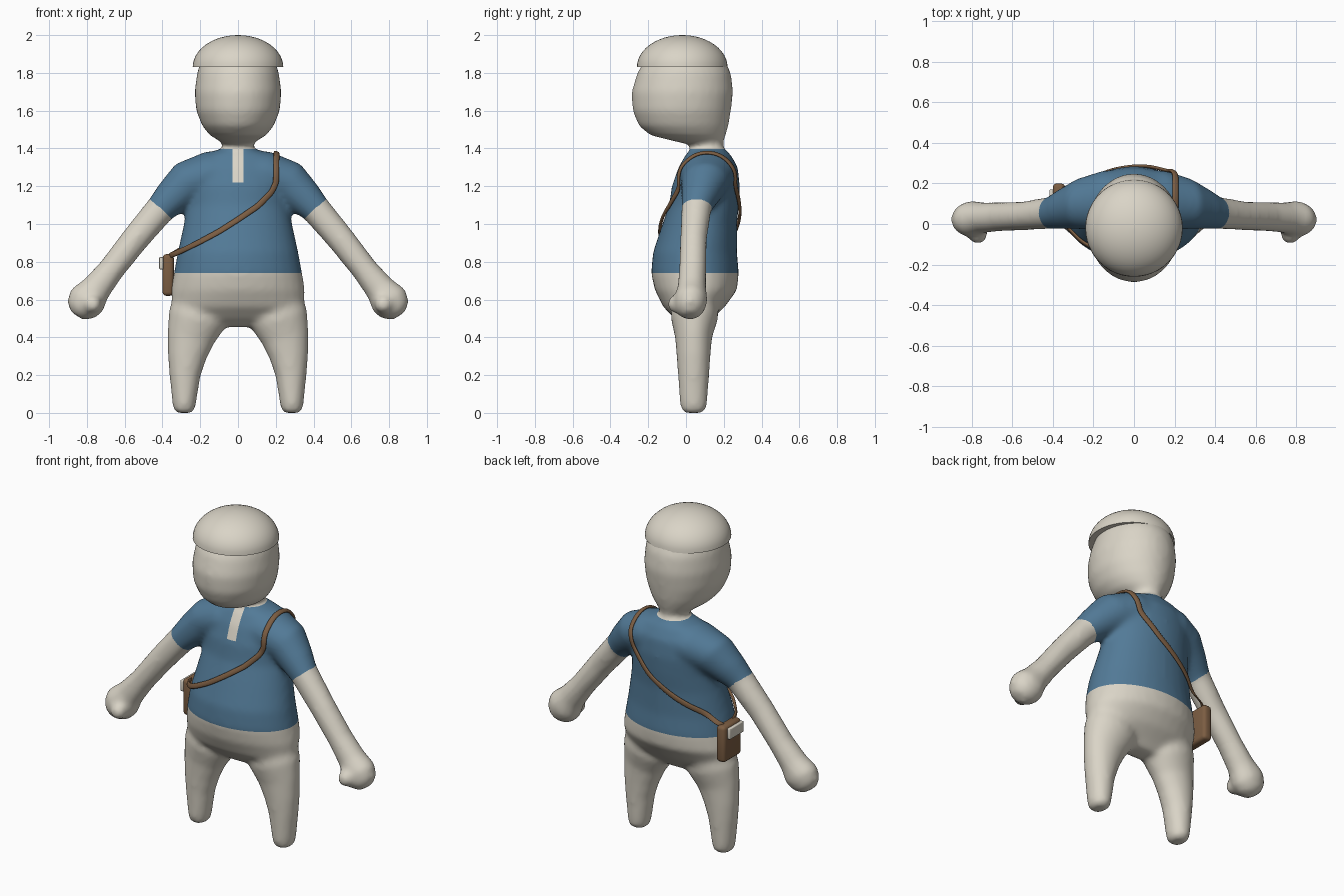
import bpy, bmesh, math
from mathutils import Vector
from mathutils.bvhtree import BVHTree

if "Cube" in bpy.data.objects:
    bpy.data.objects.remove(bpy.data.objects["Cube"])


def material(name, rgb):
    m = bpy.data.materials.new(name)
    m.use_nodes = True
    m.diffuse_color = (*rgb, 1)
    m.node_tree.nodes["Principled BSDF"].inputs["Base Color"].default_value = (*rgb, 1)
    return m


CREAM = material("warm_cream", (0.70, 0.66, 0.57))
BLUE = material("shirt_blue", (0.085, 0.195, 0.31))
BROWN = material("leather_brown", (0.20, 0.11, 0.055))


def make_object(name, bm, mats, angle=40):
    bmesh.ops.recalc_face_normals(bm, faces=bm.faces)
    me = bpy.data.meshes.new(name)
    bm.to_mesh(me)
    bm.free()
    ob = bpy.data.objects.new(name, me)
    bpy.context.collection.objects.link(ob)
    for m in mats:
        me.materials.append(m)
    for p in me.polygons:
        p.use_smooth = True
    me.set_sharp_from_angle(angle=math.radians(angle))
    return ob


def bridge(bm, rings):
    """Skin a list of vertex rings and close both ends."""
    n = len(rings[0])
    for a, b in zip(rings, rings[1:]):
        for i in range(n):
            j = (i + 1) % n
            bm.faces.new((a[i], a[j], b[j], b[i]))
    bm.faces.new(rings[0])
    bm.faces.new(rings[-1])


def loft(bm, sections, sides=32, mirror=1):
    """Elliptical tube; each section is x, y, z, radius across, radius in depth."""
    centres = [Vector((s[0] * mirror, s[1], s[2])) for s in sections]
    rings = []
    for i, s in enumerate(sections):
        t = centres[min(i + 1, len(centres) - 1)] - centres[max(i - 1, 0)]
        t.y = 0
        u = Vector((0, 1, 0))
        v = u.cross(t.normalized())
        ring = []
        for k in range(sides):
            a = 2 * math.pi * k / sides
            ring.append(bm.verts.new(centres[i] + v * math.cos(a) * s[3] + u * math.sin(a) * s[4]))
        rings.append(ring)
    bridge(bm, rings)


def upright(rows):
    """Rows of z, half width, front y, back y turned into loft sections."""
    return [(0, (f + b) / 2, z, w, (b - f) / 2) for z, w, f, b in rows]


# Body: torso, head, arms and legs fused into one soft skin
torso = [(0.455, 0.20, 0.0, 0.10), (0.50, 0.31, -0.06, 0.14), (0.56, 0.35, -0.12, 0.205),
         (0.65, 0.355, -0.165, 0.27), (0.74, 0.34, -0.185, 0.28), (0.85, 0.32, -0.175, 0.27),
         (1.0, 0.287, -0.125, 0.27), (1.1, 0.268, -0.09, 0.28), (1.2, 0.27, -0.075, 0.285),
         (1.3, 0.26, -0.04, 0.275), (1.37, 0.19, 0.0, 0.235), (1.40, 0.08, 0.03, 0.20),
         (1.45, 0.07, 0.03, 0.19)]
head = [(1.38, 0.075, 0.03, 0.195), (1.42, 0.08, 0.02, 0.195), (1.44, 0.10, -0.07, 0.20),
        (1.47, 0.15, -0.19, 0.21), (1.52, 0.19, -0.25, 0.225), (1.6, 0.222, -0.283, 0.238),
        (1.7, 0.23, -0.288, 0.25), (1.8, 0.217, -0.258, 0.238), (1.88, 0.19, -0.21, 0.20),
        (1.93, 0.10, -0.10, 0.10)]
arm = [(0, 0.115, 1.265, 0.125, 0.15), (0.15, 0.115, 1.26, 0.125, 0.15), (0.27, 0.10, 1.215, 0.12, 0.125),
       (0.35, 0.075, 1.14, 0.098, 0.10), (0.41, 0.055, 1.08, 0.08, 0.08), (0.545, 0.04, 0.92, 0.074, 0.071),
       (0.67, 0.035, 0.76, 0.07, 0.072), (0.75, 0.03, 0.66, 0.08, 0.076), (0.80, 0.025, 0.595, 0.104, 0.09),
       (0.835, 0.022, 0.545, 0.085, 0.075), (0.855, 0.02, 0.515, 0.04, 0.04)]
leg = [(0.285, 0.04, 0, 0.04, 0.045), (0.285, 0.04, 0.012, 0.056, 0.064), (0.285, 0.04, 0.05, 0.063, 0.073),
       (0.281, 0.04, 0.2, 0.083, 0.083), (0.27, 0.04, 0.3, 0.104, 0.09), (0.25, 0.04, 0.4, 0.128, 0.098),
       (0.215, 0.045, 0.5, 0.157, 0.125), (0.19, 0.05, 0.6, 0.15, 0.12)]
bm = bmesh.new()
loft(bm, upright(torso))
loft(bm, upright(head))
for side in (1, -1):
    loft(bm, arm, mirror=side)
    loft(bm, leg, mirror=side)
    thumb = bmesh.ops.create_uvsphere(bm, u_segments=16, v_segments=10, radius=0.05)["verts"]
    bmesh.ops.translate(bm, verts=thumb, vec=(0.77 * side, -0.05, 0.575))
body = make_object("body", bm, [CREAM, BLUE])
remesh = body.modifiers.new("fuse", "REMESH")
remesh.mode = "VOXEL"
remesh.voxel_size = 0.015
soften = body.modifiers.new("soften", "SMOOTH")
soften.factor = 0.5
soften.iterations = 12
bpy.context.view_layer.update()
fused = body.evaluated_get(bpy.context.evaluated_depsgraph_get())
bm = bmesh.new()
bm.from_mesh(fused.to_mesh())
fused.to_mesh_clear()
bpy.data.objects.remove(body)

# Shirt: clean cuts at hem, neck, placket and sleeves, then colour by region
HEM, NECK, PLACKET_Z, PLACKET_X = 0.74, 1.398, 1.22, 0.03
cuff = Vector((0.408, 0, 1.08))
cuff_dir = Vector((0.10, 0, -0.115))
cuts = [((0, 0, z), (0, 0, 1)) for z in (HEM, NECK, PLACKET_Z)]
for side in (1, -1):
    cuts.append(((side * PLACKET_X, 0, 0), (1, 0, 0)))
    cuts.append(((side * cuff.x, 0, cuff.z), (side * cuff_dir.x, 0, cuff_dir.z)))
for co, no in cuts:
    bmesh.ops.bisect_plane(bm, geom=bm.verts[:] + bm.edges[:] + bm.faces[:],
                           dist=0.0005, plane_co=co, plane_no=no)
for f in bm.faces:
    c = f.calc_center_median()
    c.x = abs(c.x)
    bare_arm = (c - cuff).dot(cuff_dir) > 0 and c.x > (0.305 if c.z > 0.95 else 0.36)
    placket = c.x < PLACKET_X and c.z > PLACKET_Z and c.y < 0.1
    f.material_index = int(HEM < c.z < NECK and not bare_arm and not placket)
skin = BVHTree.FromBMesh(bm)
make_object("body", bm, [CREAM, BLUE], 80)

# Cap: half dome sitting on the head
bm = bmesh.new()
dome = []
for i in range(13):
    a = math.radians(89) * i / 12
    dome.append((0, -0.02, 1.83 + 0.17 * math.sin(a), 0.24 * math.cos(a), 0.24 * math.cos(a)))
loft(bm, dome, sides=48)
make_object("cap", bm, [CREAM])


# Strap: waypoints projected onto the shirt, then swept as a flat band
def project(points, direction, steps=3):
    d = Vector(direction)
    pts = [Vector(p) for p in points]
    dense = [a.lerp(b, k / steps) for a, b in zip(pts, pts[1:]) for k in range(steps)] + [pts[-1]]
    found = []
    for p in dense:
        hit, normal, _, _ = skin.ray_cast(p, d)
        if hit:
            if normal.dot(d) > 0:
                normal = -normal
            found.append((hit + normal * 0.012, normal))
    return found


front = [(-0.29, 0.855), (-0.2, 0.90), (-0.1, 0.955), (0, 1.02), (0.1, 1.09), (0.17, 1.165), (0.2, 1.22), (0.2, 1.31)]
back = [(0.2, 1.3), (0.17, 1.21), (0.05, 1.08), (-0.1, 0.98), (-0.26, 0.885)]
outward = Vector((-1, 0, 0))
path = [(Vector((-0.365, 0.08, 0.832)), outward), (Vector((-0.345, 0.0, 0.838)), outward)]
path += project([(x, -1, z) for x, z in front], (0, 1, 0))
path += project([(0.2, 0.04, 1.43), (0.2, 0.2, 1.43)], (0, 0, -1))
path += project([(x, 1, z) for x, z in back], (0, -1, 0))
path += [(Vector((-0.345, 0.185, 0.845)), outward), (Vector((-0.365, 0.15, 0.832)), outward)]
bm = bmesh.new()
rings = []
for i, (p, n) in enumerate(path):
    t = path[min(i + 1, len(path) - 1)][0] - path[max(i - 1, 0)][0]
    s = t.cross(n).normalized() * 0.017
    h = n * 0.009
    rings.append([bm.verts.new(p + q) for q in (s + h, h - s, -s - h, s - h)])
bridge(bm, rings)
strap = make_object("shoulder_strap", bm, [BROWN], 180)
strap.modifiers.new("round", "SUBSURF").levels = 2
strap.modifiers["round"].render_levels = 2


# Bag and its clasp plate: softened boxes on the right hip
def soft_box(name, low, high, mat, radius):
    bm = bmesh.new()
    bmesh.ops.create_cube(bm, size=1)
    lo, hi = Vector(low), Vector(high)
    bmesh.ops.scale(bm, vec=hi - lo, verts=bm.verts)
    bmesh.ops.translate(bm, vec=(lo + hi) / 2, verts=bm.verts)
    bmesh.ops.bevel(bm, geom=bm.edges[:], offset=radius, segments=3, profile=0.5, affect="EDGES")
    return make_object(name, bm, [mat])


soft_box("bag", (-0.40, 0.03, 0.62), (-0.34, 0.20, 0.84), BROWN, 0.02)
soft_box("bag_clasp", (-0.417, 0.035, 0.76), (-0.395, 0.17, 0.825), CREAM, 0.005)
